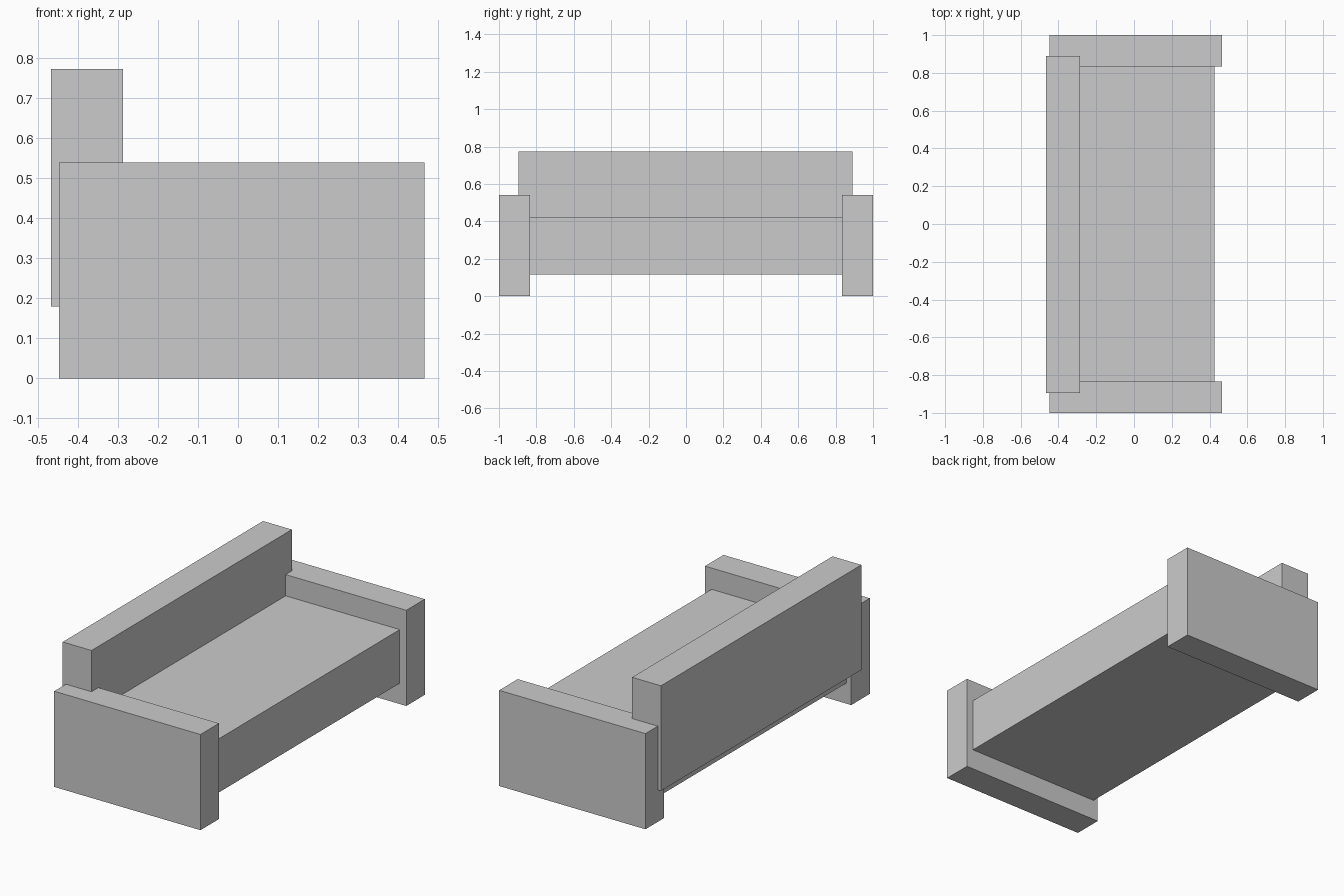
import bpy

if "Cube" in bpy.data.objects:
    bpy.data.objects.remove(bpy.data.objects["Cube"])


def box(name, x, y, z):
    """Flat-sided block from (min, max) ranges on each axis."""
    bpy.ops.mesh.primitive_cube_add(size=1)
    ob = bpy.context.object
    ob.name = ob.data.name = name
    lo, hi = zip(x, y, z)
    for v in ob.data.vertices:
        v.co = [h if c > 0 else l for c, l, h in zip(v.co, lo, hi)]
    return ob


# Seat slab raised between the arms
box("seat", (-0.418, 0.425), (-0.836, 0.836), (0.117, 0.42))

# Backrest, let into the inner faces of both arms
box("backrest", (-0.467, -0.287), (-0.896, 0.89), (0.18, 0.773))

# One arm, mirrored to the other end
arm = box("arms", (-0.447, 0.466), (-1.0, -0.835), (0.0, 0.54))
mirror = arm.modifiers.new("mirror_ends", 'MIRROR')
mirror.use_axis = (False, True, False)
